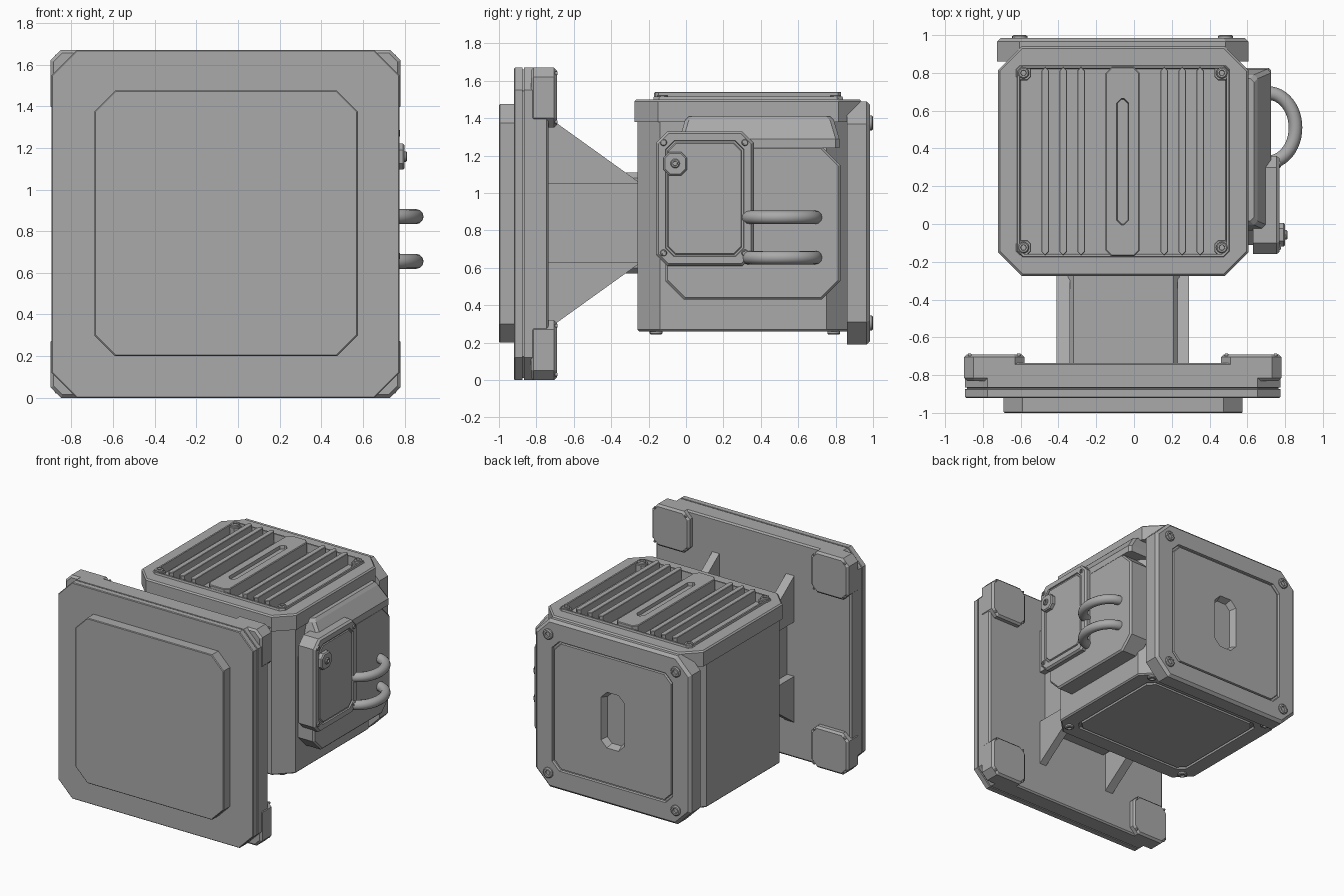
import bpy, bmesh, math

cube = bpy.data.objects.get("Cube")
if cube:
    bpy.data.objects.remove(cube, do_unlink=True)

grey = bpy.data.materials.new("light_grey_metal")
grey.use_nodes = True
grey.diffuse_color = (0.4, 0.4, 0.4, 1)
grey.node_tree.nodes["Principled BSDF"].inputs["Base Color"].default_value = grey.diffuse_color


def skin(name, axis, loops, smooth=False):
    """Join a row of (position, outline) loops along an axis and cap both ends."""
    a = "xyz".index(axis)
    bm = bmesh.new()
    rows = []
    for pos, pts in loops:
        row = []
        for p in pts:
            co = list(p)
            co.insert(a, pos)
            row.append(bm.verts.new(co))
        rows.append(row)
    for lower, upper in zip(rows, rows[1:]):
        for i in range(len(lower)):
            j = (i + 1) % len(lower)
            bm.faces.new((lower[i], lower[j], upper[j], upper[i]))
    bm.faces.new(rows[0][::-1])
    bm.faces.new(rows[-1])
    bmesh.ops.recalc_face_normals(bm, faces=bm.faces[:])
    mesh = bpy.data.meshes.new(name)
    bm.to_mesh(mesh)
    bm.free()
    mesh.materials.append(grey)
    obj = bpy.data.objects.new(name, mesh)
    bpy.context.collection.objects.link(obj)
    if smooth:
        bpy.ops.object.select_all(action="DESELECT")
        obj.select_set(True)
        bpy.context.view_layer.objects.active = obj
        bpy.ops.object.shade_smooth_by_angle(angle=math.radians(35))
    return obj


def octagon(u, v, inset, c):
    iu, iv = inset if isinstance(inset, tuple) else (inset, inset)
    a, b, d, e = u[0] + iu, u[1] - iu, v[0] + iv, v[1] - iv
    return [(a + c, d), (b - c, d), (b, d + c), (b, e - c),
            (b - c, e), (a + c, e), (a, e - c), (a, d + c)]


def panel(name, axis, u, v, rings):
    """Chamfered block; each ring is (position, inset, corner chamfer)."""
    return skin(name, axis, [(p, octagon(u, v, i, c)) for p, i, c in rings])


def block(name, axis, u, v, lo, hi, c, edge=0.01):
    """Chamfered block with softened rims."""
    ci = c - 0.58 * edge
    return panel(name, axis, u, v, [(lo, edge, ci), (lo + edge, 0, c),
                                    (hi - edge, 0, c), (hi, edge, ci)])


def screw(name, axis, u, v, base, top, r=0.03):
    """Round screw head with a sunk socket."""
    def ring(k):
        return [(u + k * math.cos(t * math.pi / 8), v + k * math.sin(t * math.pi / 8))
                for t in range(16)]
    s = 1 if top > base else -1
    skin(name, axis, [(base, ring(r)), (top - s * 0.006, ring(r)), (top, ring(r * 0.8)),
                      (top, ring(r * 0.5)), (top - s * 0.012, ring(r * 0.45))], True)


# Front plate, rear half of it, seam between, and raised front face
PX, PZ = (-0.895, 0.775), (0.0, 1.67)
panel("front_plate", "y", PX, PZ, [
    (-0.92, 0.005, 0.118), (-0.915, 0, 0.12), (-0.875, 0, 0.12), (-0.873, 0.01, 0.115),
    (-0.867, 0.01, 0.115), (-0.865, 0, 0.12), (-0.745, 0, 0.12), (-0.735, 0.012, 0.115)])
panel("front_raised_face", "y", (-0.69, 0.575), (0.2, 1.475),
      [(-0.91, 0, 0.1), (-0.995, 0, 0.1), (-1.0, 0.005, 0.098)])

# Corner pads on the back of the front plate
for side, px in (("right", (-0.9, -0.58)), ("left", (0.46, 0.78))):
    for level, pz in (("upper", (1.35, 1.67)), ("lower", (0.0, 0.32))):
        block(f"{level}_{side}_corner_pad", "y", px, pz, -0.83, -0.69, 0.05, 0.015)
        for du in (0.03, 0.29):
            for dv in (0.03, 0.29):
                screw("pad_pin", "y", px[0] + du, pz[0] + dv, -0.70, -0.686, 0.01)

# Support arm with triangular gussets
panel("support_arm", "y", (-0.35, 0.24), (0.57, 1.11), [(-0.75, 0, 0.03), (-0.24, 0, 0.03)])
for side, x0, x1 in (("right", -0.41, -0.34), ("left", 0.23, 0.29)):
    for level, s in (("upper", 1), ("lower", -1)):
        tri = [(y, 0.84 + s * z) for y, z in
               ((-0.74, 0.21), (-0.74, 0.57), (-0.70, 0.54), (-0.24, 0.21))]
        skin(f"{level}_{side}_gusset", "x", [(x0, tri), (x1, tri)])

# Main housing with grooved underside
BX, BY = (-0.7, 0.59), (-0.26, 0.87)
panel("housing", "z", BX, BY, [
    (0.26, 0.16, 0.05), (0.26, 0.145, 0.05), (0.275, 0.14, 0.05), (0.275, 0.13, 0.05),
    (0.26, 0.125, 0.05), (0.26, 0.01, 0.115), (0.27, 0, 0.12), (1.40, 0, 0.12)])
for x in (-0.6, 0.49):
    for y in (-0.16, 0.79):
        screw("bottom_screw", "z", x, y, 0.27, 0.243, 0.034)

# Top cap with finned pocket
panel("top_cap", "z", (-0.72, 0.605), (-0.275, 0.94), [
    (1.38, 0, 0.125), (1.49, 0, 0.125), (1.50, 0.01, 0.12), (1.50, 0.1, 0.03),
    (1.515, 0.103, 0.03), (1.515, 0.115, 0.025), (1.45, 0.12, 0.025)])
for offset in (0.2, 0.295, 0.39):
    for s in (-1, 1):
        x = -0.06 + s * (offset + 0.02)
        block("cooling_fin", "z", (x - 0.02, x + 0.02), (-0.165, 0.83), 1.44, 1.54, 0.018, 0.003)
panel("centre_rib", "z", (-0.15, 0.03), (-0.17, 0.83), [
    (1.44, 0, 0.03), (1.535, 0, 0.03), (1.54, 0.005, 0.028),
    (1.54, (0.058, 0.165), 0.025), (1.515, (0.062, 0.17), 0.022)])
for x in (-0.585, 0.465):
    for y in (-0.125, 0.8):
        block("screw_post", "z", (x - 0.04, x + 0.04), (y - 0.04, y + 0.04), 1.44, 1.505, 0.02, 0.004)
        screw("top_screw", "z", x, y, 1.50, 1.525)

# Rear cover with grooved panel and sunk slot
panel("rear_cover", "y", (-0.725, 0.605), (0.19, 1.49), [
    (0.86, 0, 0.12), (0.965, 0, 0.12), (0.985, 0.02, 0.11), (0.985, 0.15, 0.06),
    (0.967, 0.153, 0.06), (0.967, 0.163, 0.06), (0.98, 0.167, 0.06),
    (0.98, (0.565, 0.435), 0.05), (0.93, (0.585, 0.455), 0.04)])
for x in (-0.605, 0.485):
    for z in (0.305, 1.375):
        screw("rear_screw", "y", x, z, 0.98, 1.0, 0.04)

# Side mounting plate and sloped shoulder above it
block("side_plate", "x", (-0.11, 0.825), (0.43, 1.25), 0.55, 0.725, 0.1, 0.012)
panel("side_shoulder", "z", (0.4, 0.725), (-0.035, 0.82), [
    (1.24, 0, 0.02), (1.29, 0, 0.02), (1.39, (0.07, 0.03), 0.02), (1.41, (0.09, 0.05), 0.02)])

# Connector box with grooved lid, button and screws
panel("connector_box", "x", (-0.16, 0.36), (0.61, 1.33), [
    (0.63, 0, 0.06), (0.755, 0, 0.06), (0.77, 0.012, 0.055), (0.77, 0.05, 0.045),
    (0.76, 0.053, 0.045), (0.76, 0.062, 0.04), (0.767, 0.066, 0.04)])
block("connector_button", "x", (-0.12, 0.005), (1.095, 1.22), 0.75, 0.8, 0.03, 0.008)
screw("button_screw", "x", -0.058, 1.158, 0.795, 0.812, 0.025)
for y in (-0.12, 0.315):
    for z in (0.68, 1.27):
        screw("box_screw", "x", y, z, 0.76, 0.777, 0.018)

# Pair of looped cables
for name, z in (("upper_cable", 0.87), ("lower_cable", 0.655)):
    curve = bpy.data.curves.new(name, "CURVE")
    curve.dimensions = "3D"
    curve.bevel_depth = 0.036
    curve.bevel_resolution = 4
    curve.use_fill_caps = True
    line = curve.splines.new("POLY")
    steps = 24
    line.points.add(steps)
    for i, point in enumerate(line.points):
        t = math.pi * i / steps
        point.co = (0.71 + 0.145 * math.sin(t), 0.51 + 0.183 * math.cos(t), z, 1)
    curve.materials.append(grey)
    cable = bpy.data.objects.new(name, curve)
    bpy.context.collection.objects.link(cable)
    bpy.ops.object.select_all(action="DESELECT")
    cable.select_set(True)
    bpy.context.view_layer.objects.active = cable
    bpy.ops.object.convert(target="MESH")
    bpy.ops.object.shade_smooth_by_angle(angle=math.radians(40))
